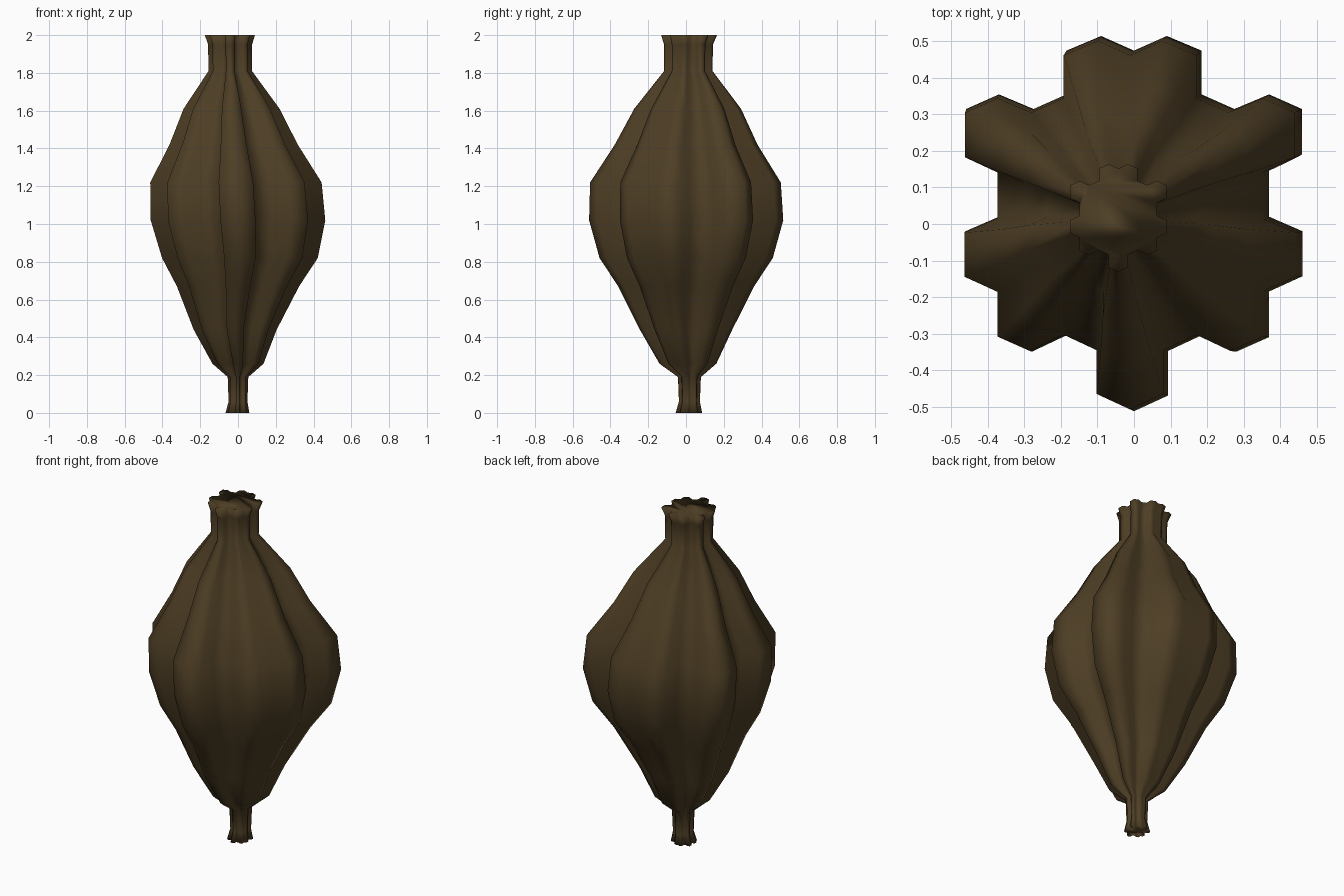
import bpy, bmesh

# Right half of the stepped, ribbed cross-section at the widest level (mirrored in x)
HALF = [(0.09, 0.515), (0.185, 0.475), (0.185, 0.355), (0.275, 0.315), (0.37, 0.355),
        (0.46, 0.315), (0.46, 0.19), (0.37, 0.148), (0.37, 0.02), (0.462, -0.02),
        (0.462, -0.143), (0.37, -0.185), (0.37, -0.31), (0.28, -0.35), (0.185, -0.305),
        (0.093, -0.348), (0.093, -0.47)]
SECTION = [(0, 0.475)] + HALF + [(0, -0.513)] + [(-x, y) for x, y in reversed(HALF)]

# Levels from stem to neck: height, scale, centre x, centre y
LEVELS = [(0.0, 0.136, -0.003, 0.015), (0.06, 0.108, 0.0, 0.018), (0.19, 0.118, 0.0, 0.018),
          (0.26, 0.292, 0.0, 0.01), (0.44, 0.475, -0.015, 0.0), (0.67, 0.70, 0.0, 0.0),
          (0.82, 0.892, 0.01, 0.0), (1.02, 1.0, 0.0, 0.0), (1.22, 0.982, -0.011, -0.004),
          (1.42, 0.735, -0.023, 0.0), (1.61, 0.55, -0.034, 0.008), (1.81, 0.249, -0.041, 0.012),
          (1.95, 0.252, -0.042, 0.013), (2.0, 0.287, -0.043, 0.016)]

mat = bpy.data.materials.new("dark_brown")
mat.diffuse_color = (0.075, 0.048, 0.018, 1)

# Ribbed pod lofted through the levels
bm = bmesh.new()
rings = [[bm.verts.new((cx + x * s, cy + y * s, z)) for x, y in SECTION]
         for z, s, cx, cy in LEVELS]
n = len(SECTION)
for a, b in zip(rings, rings[1:]):
    for i in range(n):
        j = (i + 1) % n
        bm.faces.new((a[i], a[j], b[j], b[i]))

# Closed ends
bm.faces.new(rings[0])
bm.faces.new(rings[-1])
bmesh.ops.recalc_face_normals(bm, faces=bm.faces)
for f in bm.faces:
    f.smooth = True

mesh = bpy.data.meshes.new("ribbed_pod")
bm.to_mesh(mesh)
bm.free()
mesh.materials.append(mat)
pod = bpy.data.objects.new("ribbed_pod", mesh)
bpy.context.collection.objects.link(pod)
